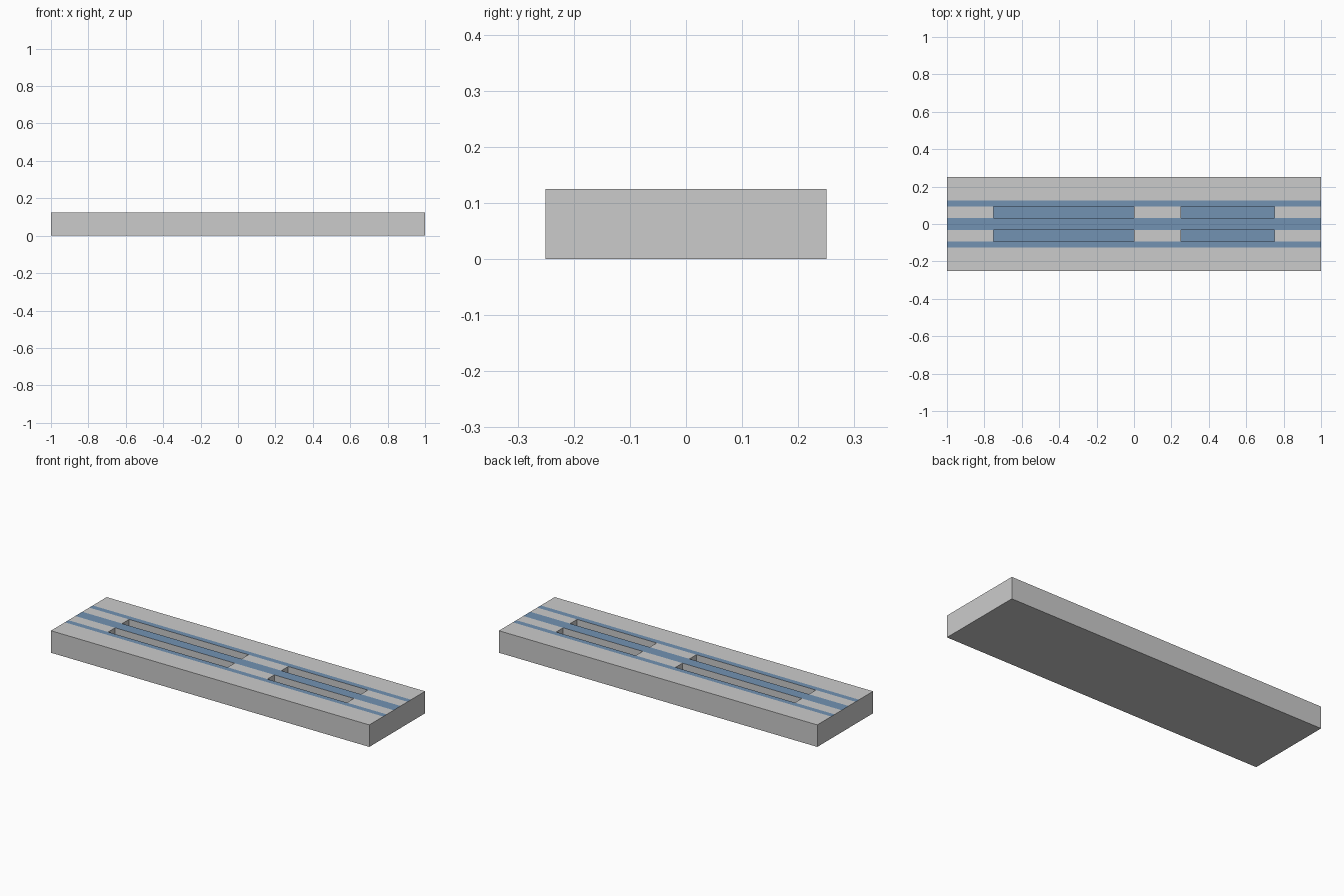
import bpy, bmesh

if "Cube" in bpy.data.objects:
    bpy.data.objects.remove(bpy.data.objects["Cube"])

HEIGHT, SLOT_DEPTH = 0.125, 0.0625
XS = [-1, -0.75, 0, 0.25, 0.75, 1]
YS = [-0.25, -0.125, -0.09375, -0.03125, 0.03125, 0.09375, 0.125, 0.25]
STRIPE_ROWS, SLOT_ROWS, SLOT_COLS = {1, 3, 5}, {2, 4}, {1, 3}


def material(name, color):
    mat = bpy.data.materials.new(name)
    mat.diffuse_color = color
    mat.use_nodes = True
    mat.node_tree.nodes["Principled BSDF"].inputs["Base Color"].default_value = mat.diffuse_color
    return mat


bm = bmesh.new()

# Top surface with flush coloured stripes
grid = [[bm.verts.new((x, y, HEIGHT)) for x in XS] for y in YS]
slots, stripes = [], []
for r in range(len(YS) - 1):
    for c in range(len(XS) - 1):
        face = bm.faces.new((grid[r][c], grid[r][c + 1],
                             grid[r + 1][c + 1], grid[r + 1][c]))
        if r in STRIPE_ROWS:
            stripes.append(face)
        elif r in SLOT_ROWS and c in SLOT_COLS:
            slots.append(face)
bm.normal_update()

# Recessed slots with coloured floors
bmesh.ops.inset_individual(bm, faces=slots, thickness=0, depth=-SLOT_DEPTH,
                           use_even_offset=False)
for face in stripes + slots:
    face.material_index = 1

# Outer sides and underside
rim = [e for e in bm.edges if e.is_boundary]
skirt = bmesh.ops.extrude_edge_only(bm, edges=rim)["geom"]
for v in skirt:
    if isinstance(v, bmesh.types.BMVert):
        v.co.z = 0
for face in bm.faces:
    if min(v.co.z for v in face.verts) < 0.001:
        face.material_index = 0
bottom = [e for e in bm.edges if e.is_boundary]
for face in bmesh.ops.contextual_create(bm, geom=bottom)["faces"]:
    face.material_index = 0
bmesh.ops.recalc_face_normals(bm, faces=bm.faces[:])

mesh = bpy.data.meshes.new("slotted_slab")
bm.to_mesh(mesh)
bm.free()
mesh.materials.append(material("plain_grey", (0.6, 0.6, 0.6, 1)))
mesh.materials.append(material("stripe_blue", (0.17, 0.29, 0.45, 1)))
slab = bpy.data.objects.new("slotted_slab", mesh)
bpy.context.collection.objects.link(slab)
